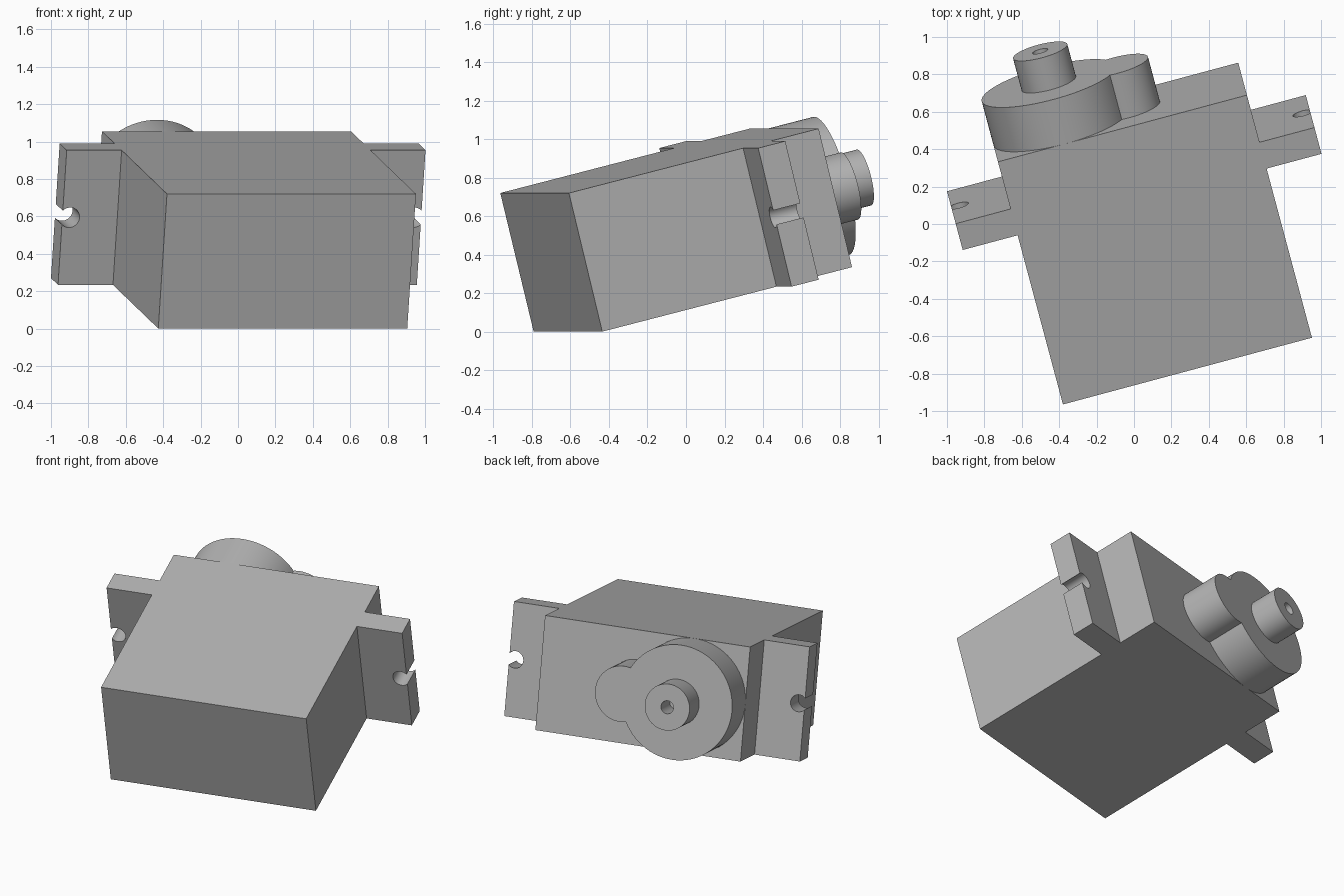
import bpy, bmesh, math
from mathutils import Matrix

cube = bpy.data.objects.get("Cube")
if cube:
    bpy.data.objects.remove(cube, do_unlink=True)

# Dimensions: x = width, y = thickness, z = along the shaft (local frame)
WIDTH, THICK, HEIGHT = 1.378, 0.742, 1.384
HALF = THICK / 2
TAB_LENGTH, TAB_LOW, TAB_HIGH = 0.304, 0.965, 1.115
HOLE_R, HOLE_INSET = 0.055, 0.04
BUMP_R, BUMP_X = 0.18, 0.74
TOWER_TOP, SHAFT_TOP = 1.637, 1.82
SHAFT_R, BORE_R, BORE_DEPTH = 0.15, 0.042, 0.17

# The whole model lies tilted
POSE = (Matrix.Translation((-0.403, -0.878, 0.36))
        @ Matrix.Rotation(math.radians(15), 4, 'Z')
        @ Matrix.Rotation(math.radians(-76), 4, 'X'))

grey = bpy.data.materials.new("plain grey")
grey.use_nodes = True
colour = (0.45, 0.45, 0.45, 1)
grey.diffuse_color = colour
grey.node_tree.nodes["Principled BSDF"].inputs["Base Color"].default_value = colour


def finish(name, bm):
    bmesh.ops.remove_doubles(bm, verts=bm.verts, dist=1e-5)
    bmesh.ops.recalc_face_normals(bm, faces=bm.faces)
    mesh = bpy.data.meshes.new(name)
    bm.to_mesh(mesh)
    bm.free()
    mesh.materials.append(grey)
    obj = bpy.data.objects.new(name, mesh)
    bpy.context.collection.objects.link(obj)
    obj.matrix_world = POSE
    bpy.ops.object.select_all(action='DESELECT')
    obj.select_set(True)
    bpy.context.view_layer.objects.active = obj
    bpy.ops.object.shade_smooth_by_angle(angle=math.radians(30))


def prism(name, outline, low, high):
    bm = bmesh.new()
    face = bm.faces.new([bm.verts.new((x, y, low)) for x, y in outline])
    made = bmesh.ops.extrude_face_region(bm, geom=[face])["geom"]
    bmesh.ops.translate(bm, vec=(0, 0, high - low),
                        verts=[v for v in made if isinstance(v, bmesh.types.BMVert)])
    finish(name, bm)


def arc(cx, cy, r, start, end, steps):
    angles = [start + (end - start) * i / steps for i in range(steps + 1)]
    return [(cx + r * math.cos(a), cy + r * math.sin(a)) for a in angles]


# Main housing
prism("body", [(0, -HALF), (WIDTH, -HALF), (WIDTH, HALF), (0, HALF)], 0, HEIGHT)

# Mounting tabs, each with a screw hole that breaks through the end
mouth = math.acos(HOLE_INSET / HOLE_R)
end_x = WIDTH + TAB_LENGTH
tab = [(WIDTH, -HALF), (end_x, -HALF)]
tab += arc(end_x - HOLE_INSET, 0, HOLE_R, -mouth, mouth - math.tau, 32)
tab += [(end_x, HALF), (WIDTH, HALF)]
prism("left_tab", tab, TAB_LOW, TAB_HIGH)
prism("right_tab", [(WIDTH - x, y) for x, y in tab], TAB_LOW, TAB_HIGH)

# Gear tower: a large round merged with a small one
gap = BUMP_X - HALF
cross_x = (gap ** 2 + HALF ** 2 - BUMP_R ** 2) / (2 * gap)
big = math.acos(cross_x / HALF)
small = math.acos((cross_x - gap) / BUMP_R)
tower = arc(HALF, 0, HALF, big, math.tau - big, 64)
tower += arc(BUMP_X, 0, BUMP_R, -small, small, 40)[1:-1]
prism("gear_tower", tower, HEIGHT, TOWER_TOP)

# Output shaft with a blind bore
bm = bmesh.new()
floor = SHAFT_TOP - BORE_DEPTH
profile = [(0, TOWER_TOP), (SHAFT_R, TOWER_TOP), (SHAFT_R, SHAFT_TOP),
           (BORE_R, SHAFT_TOP), (BORE_R, floor), (0, floor)]
points = [bm.verts.new((HALF + r, 0, z)) for r, z in profile]
edges = [bm.edges.new(pair) for pair in zip(points, points[1:])]
bmesh.ops.spin(bm, geom=points + edges, cent=(HALF, 0, 0), axis=(0, 0, 1),
               angle=math.tau, steps=48)
finish("output_shaft", bm)
